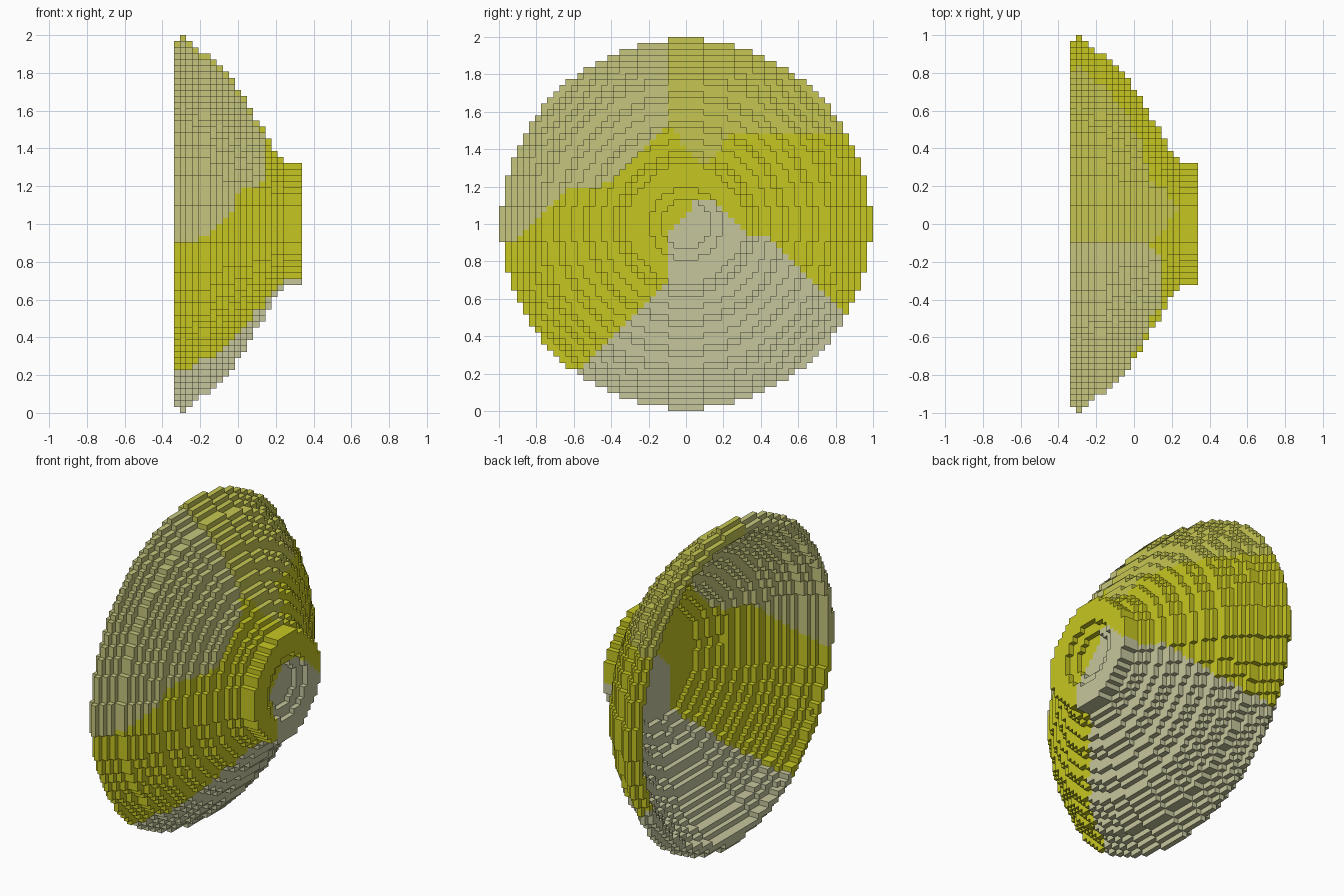
import bpy, bmesh, math

cube = bpy.data.objects.get("Cube")
if cube:
    bpy.data.objects.remove(cube, do_unlink=True)

V = 2 / 62            # block size
LAYERS = 21           # blocks along x
# Outer radius, in blocks, of each layer from the rim to the hub
RADII = [30, 31, 30, 29, 28, 28, 27, 26, 25, 24, 22, 21, 19, 17, 16, 14, 12, 11, 10, 10, 10]
BACK = 16             # layer of the flat disc closing the bowl


def srgb(*rgb):
    return tuple(((c / 255 + 0.055) / 1.055) ** 2.4 for c in rgb) + (1.0,)


def material(name, colour):
    m = bpy.data.materials.new(name)
    m.use_nodes = True
    m.diffuse_color = colour
    bsdf = next(n for n in m.node_tree.nodes if n.type == 'BSDF_PRINCIPLED')
    bsdf.inputs["Base Color"].default_value = colour
    bsdf.inputs["Roughness"].default_value = 0.8
    return m


MATERIALS = [
    material("yellow", srgb(198, 198, 34)),
    material("olive_yellow", srgb(198, 198, 83)),
    material("khaki", srgb(198, 198, 127)),
    material("pale_khaki", srgb(198, 198, 158)),
]

# Colour patches as outlines in (y, height above the axis)
PATCHES = {
    1: [(-0.1, 2), (-0.1, 0.53), (-0.05, 0.48), (0.06, 0.33), (0.14, 0.33),
        (0.22, 0.485), (2, 0.485), (2, 2)],
    2: [(-0.1, 2), (-0.1, 0.53), (-0.35, 0.27), (-0.46, 0.2), (-0.64, 0.19),
        (-0.97, -0.13), (-2, -0.13), (-2, 2)],
    3: [(-0.1, -0.31), (-0.1, -0.06), (0.06, 0.13), (0.14, 0.13), (0.32, -0.05),
        (0.45, -0.07), (0.84, -0.47), (2, -1.6), (2, -3), (-2, -3), (-2, -2.22)],
}


def inside(poly, y, z):
    hit = False
    for (y1, z1), (y2, z2) in zip(poly, poly[1:] + poly[:1]):
        if (z1 > z) != (z2 > z) and y < y1 + (z - z1) * (y2 - y1) / (z2 - z1):
            hit = not hit
    return hit


def colour_index(y, z):
    return next((k for k, poly in PATCHES.items() if inside(poly, y, z)), 0)


def reach(r):
    """Disc radius whose blocky outline is r blocks tall with a flat of six blocks."""
    return math.hypot(r - 0.5, 2.6)


def ring(layer, inner, outer):
    """Blocks of one layer whose centres lie between two radii."""
    return {(layer, j, k) for j in range(-31, 31) for k in range(-31, 31)
            if inner <= math.hypot(j + 0.5, k + 0.5) <= outer}


# Quad corners of each block face, listed by outward direction
FACES = {
    (1, 0, 0): [(1, 0, 0), (1, 1, 0), (1, 1, 1), (1, 0, 1)],
    (-1, 0, 0): [(0, 0, 0), (0, 0, 1), (0, 1, 1), (0, 1, 0)],
    (0, 1, 0): [(0, 1, 0), (0, 1, 1), (1, 1, 1), (1, 1, 0)],
    (0, -1, 0): [(0, 0, 0), (1, 0, 0), (1, 0, 1), (0, 0, 1)],
    (0, 0, 1): [(0, 0, 1), (1, 0, 1), (1, 1, 1), (0, 1, 1)],
    (0, 0, -1): [(0, 0, 0), (0, 1, 0), (1, 1, 0), (1, 0, 0)],
}


def build(name, cells, solid):
    """Skin the exposed sides of a set of blocks."""
    bm = bmesh.new()
    verts = {}

    def vert(c):
        if c not in verts:
            verts[c] = bm.verts.new(((c[0] - LAYERS / 2) * V, c[1] * V, c[2] * V + 1))
        return verts[c]

    for i, j, k in sorted(cells):
        index = colour_index((j + 0.5) * V, (k + 0.5) * V)
        for (dx, dy, dz), corners in FACES.items():
            if (i + dx, j + dy, k + dz) not in solid:
                face = bm.faces.new([vert((i + a, j + b, k + c)) for a, b, c in corners])
                face.material_index = index
    mesh = bpy.data.meshes.new(name)
    bm.to_mesh(mesh)
    bm.free()
    for m in MATERIALS:
        mesh.materials.append(m)
    bpy.context.collection.objects.link(bpy.data.objects.new(name, mesh))


# Bowl: a thin stepped shell, open at the rim
bowl = set()
for i in range(BACK):
    inner = min(reach(RADII[i + 1]) - 1.2, 28.5)
    bowl |= ring(i, inner, reach(RADII[i]))

# Hub: closing disc and short cylinder with a shallow stepped recess
hub = set()
for i in range(BACK, LAYERS):
    hole = {LAYERS - 1: 6.0, LAYERS - 2: 4.0}.get(i, 0)
    hub |= ring(i, hole, reach(RADII[i]))

build("dish_bowl", bowl, bowl | hub)
build("dish_hub", hub, bowl | hub)
